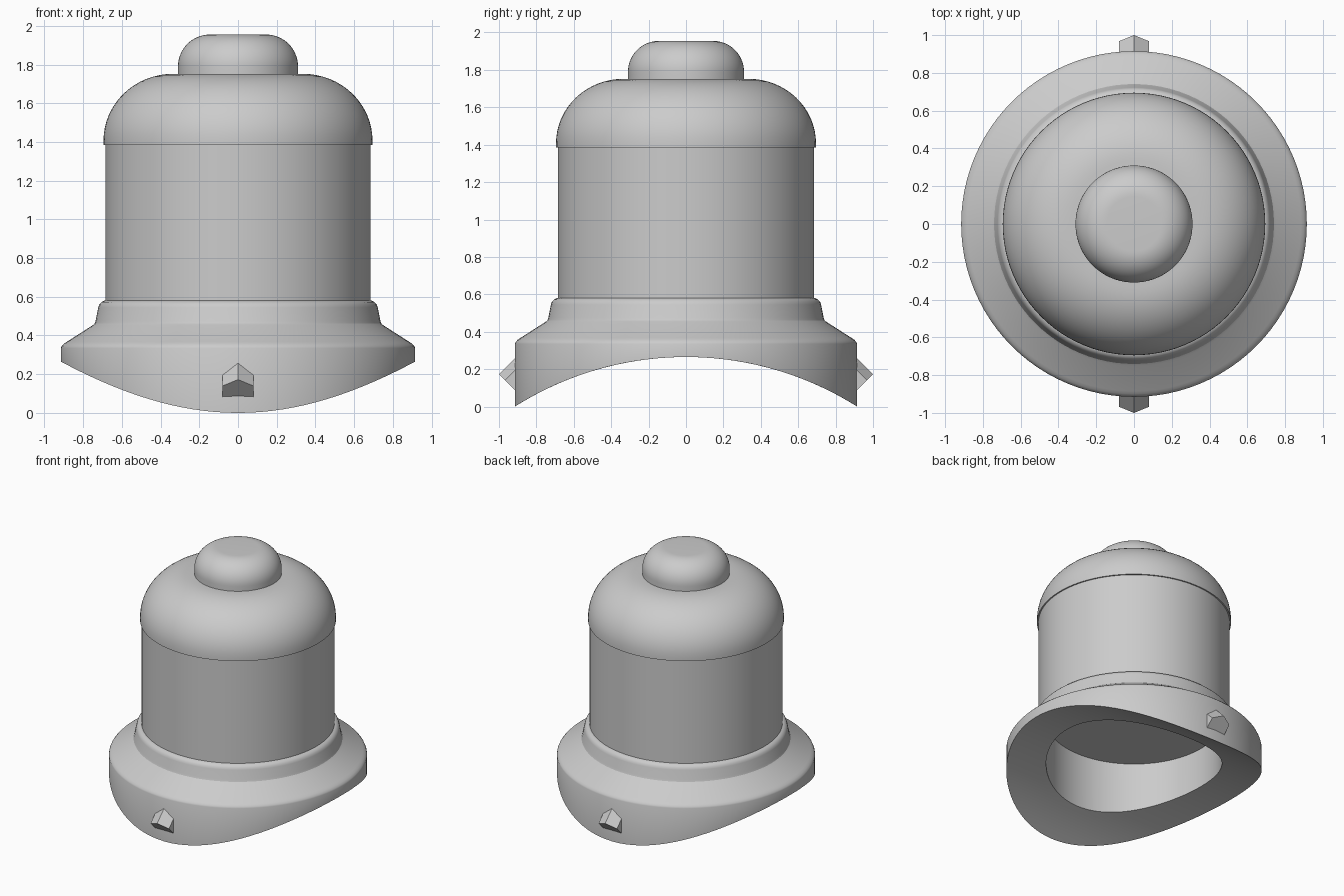
import bpy, bmesh, math
from mathutils import Vector

cube = bpy.data.objects.get("Cube")
if cube:
    bpy.data.objects.remove(cube, do_unlink=True)

grey = bpy.data.materials.new("plain_grey")
grey.use_nodes = True
colour = (0.6, 0.6, 0.6, 1)
grey.diffuse_color = colour
grey.node_tree.nodes["Principled BSDF"].inputs["Base Color"].default_value = colour

SEGMENTS = 96


def finish(name, bm):
    bmesh.ops.recalc_face_normals(bm, faces=bm.faces)
    mesh = bpy.data.meshes.new(name)
    bm.to_mesh(mesh)
    bm.free()
    mesh.materials.append(grey)
    obj = bpy.data.objects.new(name, mesh)
    bpy.context.collection.objects.link(obj)
    bpy.ops.object.select_all(action='DESELECT')
    obj.select_set(True)
    bpy.context.view_layer.objects.active = obj
    bpy.ops.object.shade_smooth_by_angle(angle=math.radians(30))
    return obj


def lathe(name, profile, ring=False, height=None):
    """Spin (radius, z) points; a ring closes on itself, otherwise the ends are capped."""
    bm = bmesh.new()
    loops = []
    for r, z in profile:
        loop = []
        for i in range(SEGMENTS):
            a = math.tau * i / SEGMENTS
            x, y = r * math.cos(a), r * math.sin(a)
            loop.append(bm.verts.new((x, y, height(y) if z is None else z)))
        loops.append(loop)
    pairs = list(zip(loops, loops[1:]))
    if ring:
        pairs.append((loops[-1], loops[0]))
    else:
        bm.faces.new(loops[0])
        bm.faces.new(loops[-1])
    for low, high in pairs:
        for i in range(SEGMENTS):
            j = (i + 1) % SEGMENTS
            bm.faces.new((low[i], low[j], high[j], high[i]))
    return finish(name, bm)


def rounded(radius, bottom, top, fillet_r, fillet_z, steps=16):
    """Profile of a disc with an elliptical top edge."""
    points = [(radius, bottom)]
    for i in range(steps + 1):
        a = math.pi / 2 * i / steps
        points.append((radius - fillet_r * (1 - math.cos(a)),
                       top - fillet_z * (1 - math.sin(a))))
    return points


def saddle(y):
    """Underside follows a large pipe lying along x."""
    pipe = 1.712
    return 0.265 - pipe + math.sqrt(pipe ** 2 - y ** 2)


# Flared base: hollow ring, underside (None) follows the saddle
OUTER, BORE, SEAT = 0.915, 0.63, 0.58
base = [(BORE + (OUTER - BORE) * i / 6, None) for i in range(7)]
base += [(OUTER, 0.335), (0.911, 0.345), (0.9, 0.357), (0.885, 0.367),
         (0.752, 0.452), (0.741, 0.461), (0.736, 0.475),
         (0.722, 0.545), (0.717, 0.56), (0.706, 0.572), (0.69, SEAT),
         (BORE, SEAT)]
lathe("flared_base", base, ring=True, height=saddle)

# Straight body, domed cover and top cap
lathe("body", [(0.685, SEAT - 0.002), (0.685, 1.4)])
lathe("dome", rounded(0.695, 1.385, 1.752, 0.36, 0.345))
lathe("top_cap", rounded(0.31, 1.75, 1.955, 0.165, 0.165))

# Hexagonal pegs tilted down and outward, at front and back
for name, side in (("front_peg", -1), ("back_peg", 1)):
    axis = Vector((0, side, -1)).normalized()
    up = Vector((0, side, 1)).normalized()
    end = Vector((0, side * 0.935, 0.107))
    bm = bmesh.new()
    rings = []
    for centre in (end, end - axis * 0.14):
        rings.append([bm.verts.new(centre + 0.092 * (
            up * math.cos(math.tau * i / 6) + Vector((math.sin(math.tau * i / 6), 0, 0))))
            for i in range(6)])
        bm.faces.new(rings[-1])
    for i in range(6):
        j = (i + 1) % 6
        bm.faces.new((rings[0][i], rings[0][j], rings[1][j], rings[1][i]))
    finish(name, bm)
